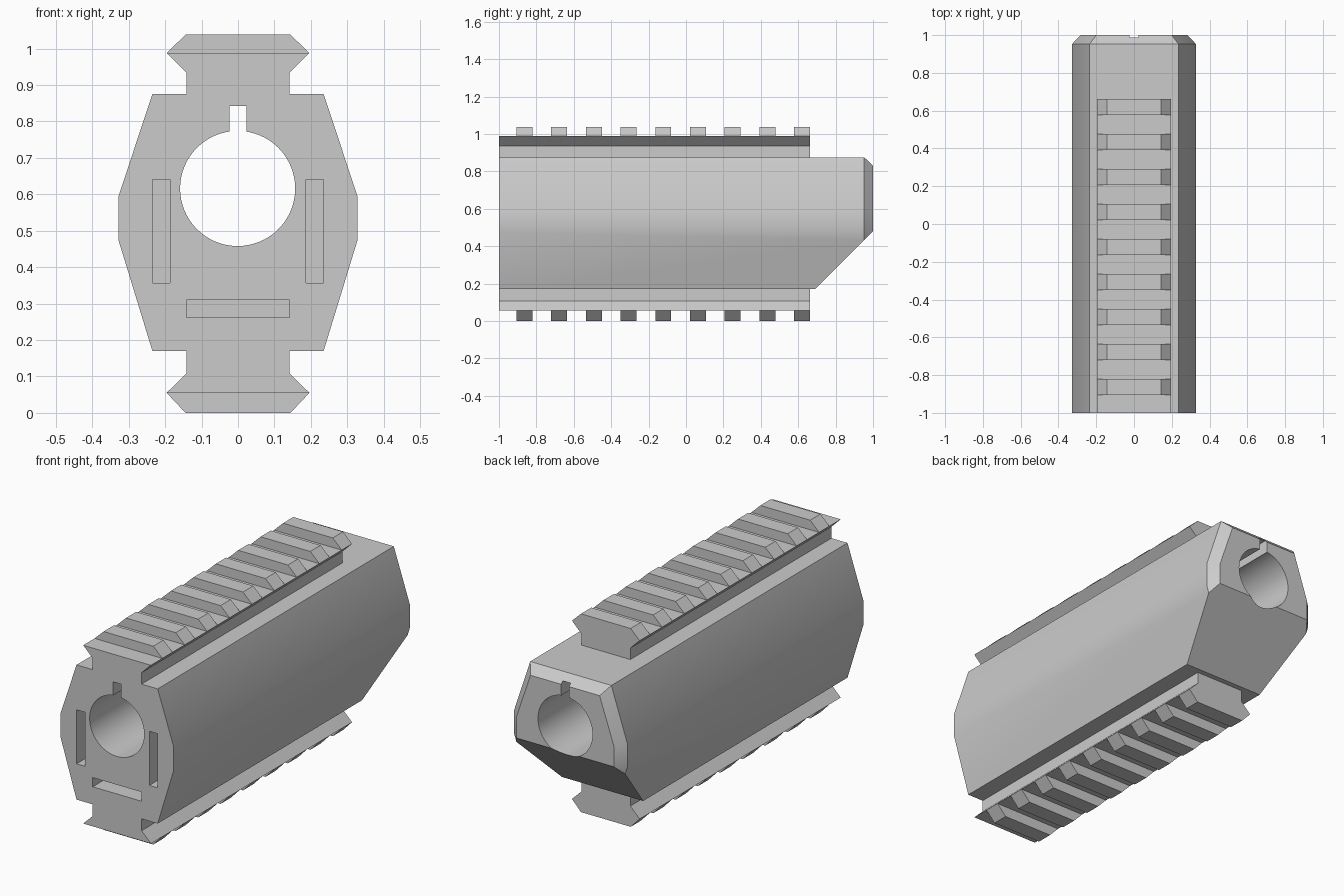
import bpy, bmesh, math
from mathutils import Vector

cube = bpy.data.objects.get("Cube")
if cube:
    bpy.data.objects.remove(cube, do_unlink=True)

grey = bpy.data.materials.new("matte_grey")
grey.use_nodes = True
tone = (0.6, 0.6, 0.6, 1)
grey.diffuse_color = tone
grey.node_tree.nodes["Principled BSDF"].inputs["Base Color"].default_value = tone

FRONT, BACK, RAIL_END = -1.0, 1.0, 0.663


def add_prism(bm, sections):
    """Skin a list of (y, outline) sections into a closed solid."""
    rings = [[bm.verts.new((x, y, z)) for x, z in pts] for y, pts in sections]
    n = len(rings[0])
    for a, b in zip(rings, rings[1:]):
        for i in range(n):
            j = (i + 1) % n
            bm.faces.new((a[i], a[j], b[j], b[i]))
    bm.faces.new(rings[0])
    bm.faces.new(rings[-1])


def make_object(name, bm):
    bmesh.ops.recalc_face_normals(bm, faces=bm.faces[:])
    mesh = bpy.data.meshes.new(name)
    bm.to_mesh(mesh)
    bm.free()
    obj = bpy.data.objects.new(name, mesh)
    bpy.context.collection.objects.link(obj)
    mesh.materials.append(grey)
    return obj


def prism(name, outline, y0, y1):
    bm = bmesh.new()
    add_prism(bm, [(y0, outline), (y1, outline)])
    return make_object(name, bm)


def mirrored(half):
    """Close a right-hand outline with its mirror image."""
    return half + [(-x, z) for x, z in reversed(half)]


def rect(x0, x1, z0, z1):
    return [(x0, z0), (x1, z0), (x1, z1), (x0, z1)]


def combine(target, tool, operation):
    tool.hide_render = True
    mod = target.modifiers.new(operation, 'BOOLEAN')
    mod.operation, mod.solver, mod.object = operation, 'EXACT', tool
    bpy.context.view_layer.objects.active = target
    bpy.ops.object.modifier_apply(modifier=mod.name)
    bpy.data.objects.remove(tool, do_unlink=True)


# Body: eight-sided tube with a chamfered back end and a sloped lower back
full = mirrored([(0.235, 0.17), (0.328, 0.474), (0.328, 0.595), (0.235, 0.875)])
inset = mirrored([(0.2, 0.215), (0.282, 0.48), (0.282, 0.59), (0.2, 0.83)])
bm = bmesh.new()
add_prism(bm, [(FRONT, full), (0.953, full), (BACK, inset)])
cut = bmesh.ops.bisect_plane(bm, geom=bm.verts[:] + bm.edges[:] + bm.faces[:],
                             plane_co=Vector((0, 0.69, 0.17)),
                             plane_no=Vector((0, 1, -1)), clear_outer=True)
rim = [e for e in cut["geom_cut"] if isinstance(e, bmesh.types.BMEdge)]
bmesh.ops.holes_fill(bm, edges=rim)
body = make_object("body", bm)

# Rail bases, sunk slightly into the body
upper_half = [(0.142, 0.84), (0.142, 0.935), (0.196, 0.988)]
lower_half = [(0.142, 0.2), (0.142, 0.108), (0.196, 0.055)]
for name, half in (("upper_rail", upper_half), ("lower_rail", lower_half)):
    combine(body, prism(name, mirrored(half), FRONT, RAIL_END), 'UNION')

# Bore with a keyway above it
circle = [(-0.001 + 0.158 * math.cos(a), 0.616 + 0.158 * math.sin(a))
          for a in (math.tau * i / 64 for i in range(64))]
combine(body, prism("bore_cutter", circle, -1.1, 1.1), 'DIFFERENCE')
combine(body, prism("keyway_cutter", rect(-0.023, 0.023, 0.65, 0.843), -1.1, 1.1), 'DIFFERENCE')

# Blind slots in the front face
for slot in (rect(0.187, 0.235, 0.357, 0.64), rect(-0.235, -0.187, 0.357, 0.64),
             rect(-0.141, 0.141, 0.262, 0.31)):
    combine(body, prism("slot_cutter", slot, -1.1, -0.6), 'DIFFERENCE')

# Rail teeth: evenly spaced, the last one flush with the rail end
upper_tooth = mirrored([(0.196, 0.988), (0.144, 1.038)])
lower_tooth = mirrored([(0.196, 0.055), (0.144, 0.0)])
for name, outline in (("upper_teeth", upper_tooth), ("lower_teeth", lower_tooth)):
    bm = bmesh.new()
    for i in range(9):
        end = RAIL_END - 0.1855 * i
        add_prism(bm, [(end - 0.085, outline), (end, outline)])
    make_object(name, bm)

# Smooth the bore and the rounded flanks, keep all other edges crisp
bpy.ops.object.select_all(action='DESELECT')
body.select_set(True)
bpy.context.view_layer.objects.active = body
bpy.ops.object.shade_smooth_by_angle(angle=math.radians(30))
